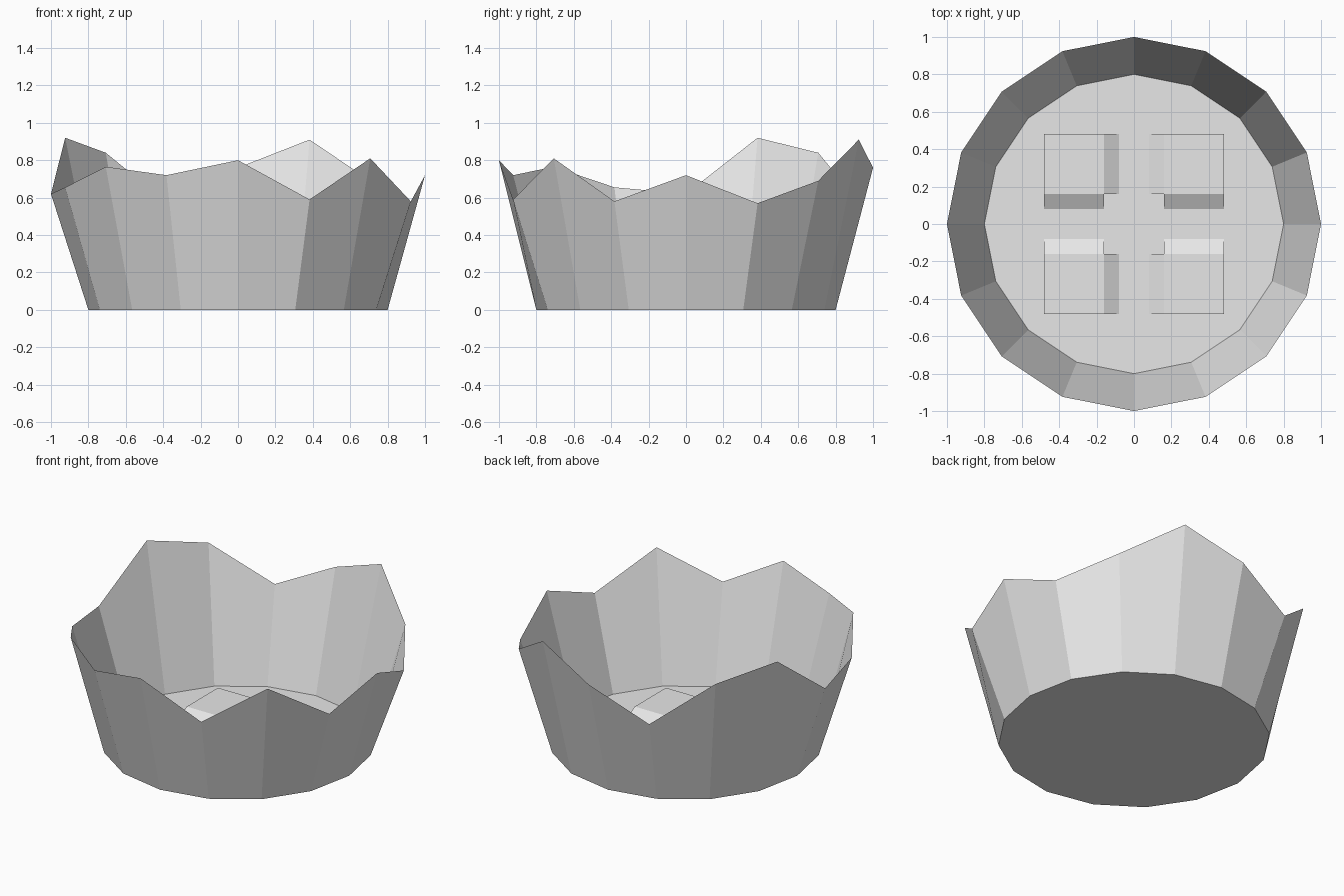
import bpy
import bmesh
from math import cos, sin, tau

cube = bpy.data.objects.get("Cube")
if cube:
    bpy.data.objects.remove(cube, do_unlink=True)

grey = bpy.data.materials.new("light_grey")
grey.use_nodes = True
grey.diffuse_color = (0.8, 0.8, 0.8, 1)
grey.node_tree.nodes["Principled BSDF"].inputs["Base Color"].default_value = (0.8, 0.8, 0.8, 1)


def add_object(name, bm):
    """Turn a bmesh into a flat-shaded grey object."""
    mesh = bpy.data.meshes.new(name)
    bm.to_mesh(mesh)
    bm.free()
    mesh.materials.append(grey)
    obj = bpy.data.objects.new(name, mesh)
    bpy.context.collection.objects.link(obj)
    return obj


# Flared bowl: thin sheet walls with a jagged rim, rim heights run
# counter-clockwise from +x
rim = [0.72, 0.57, 0.69, 0.91, 0.76, 0.575, 0.84, 0.92,
       0.62, 0.655, 0.765, 0.72, 0.80, 0.59, 0.81, 0.58]
sides = len(rim)
bm = bmesh.new()
low, high = [], []
for i, height in enumerate(rim):
    c, s = cos(tau * i / sides), sin(tau * i / sides)
    low.append(bm.verts.new((0.8 * c, 0.8 * s, 0)))
    high.append(bm.verts.new((c, s, height)))
for i in range(sides):
    j = (i + 1) % sides
    bm.faces.new((low[i], low[j], high[j], high[i]))
bm.faces.new(low[::-1])
add_object("bowl", bm)


# Four low floor pads, each with ramps down its two inner sides
def floor_pad(name, sx, sy):
    near, far, foot, top = 0.16, 0.48, 0.08, 0.045
    bm = bmesh.new()

    def vert(x, y, z):
        return bm.verts.new((sx * x, sy * y, z))

    # Top plate corners and the floor points below them
    corners = [(near, near), (far, near), (far, far), (near, far)]
    upper = [vert(x, y, top) for x, y in corners]
    lower = [vert(x, y, 0.001) for x, y in corners]
    bm.faces.new(upper)
    for i, j in ((1, 2), (2, 3)):
        bm.faces.new((lower[i], lower[j], upper[j], upper[i]))
    # Ramps with triangular ends
    ramps = [(0, 1, (near, foot), (far, foot)),
             (3, 0, (foot, far), (foot, near))]
    for i, j, a, b in ramps:
        va, vb = vert(*a, 0.001), vert(*b, 0.001)
        bm.faces.new((va, vb, upper[j], upper[i]))
        bm.faces.new((lower[i], va, upper[i]))
        bm.faces.new((vb, lower[j], upper[j]))
    if sx * sy < 0:
        bmesh.ops.reverse_faces(bm, faces=bm.faces)
    add_object(name, bm)


for depth, sy in (("front", -1), ("back", 1)):
    for side, sx in (("right", -1), ("left", 1)):
        floor_pad(f"floor_pad_{depth}_{side}", sx, sy)
